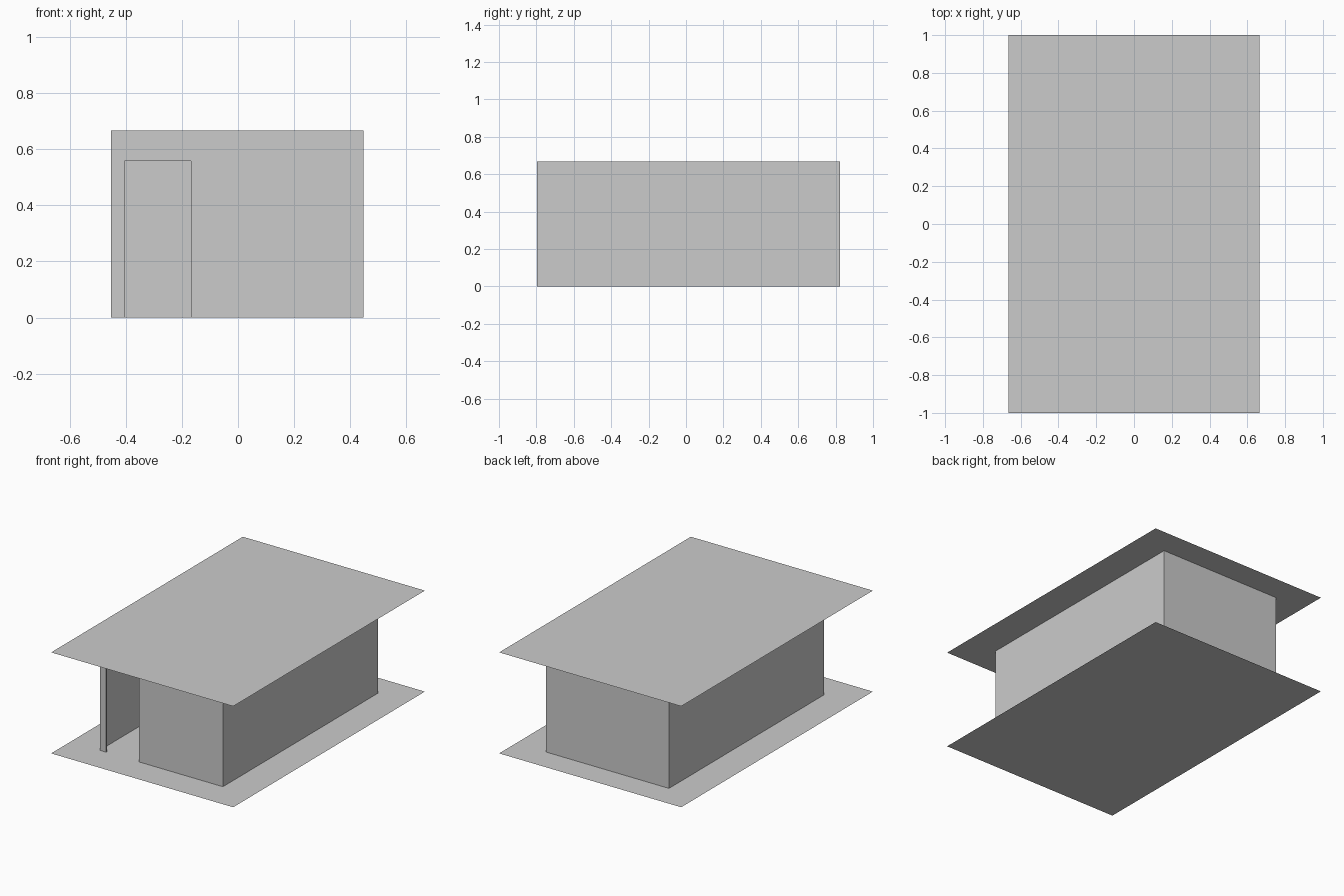
import bpy, bmesh

if "Cube" in bpy.data.objects:
    bpy.data.objects.remove(bpy.data.objects["Cube"])

H = 0.667                      # roof height
X0, X1 = -0.452, 0.448         # side walls
Y0, Y1 = -0.797, 0.823         # front and back walls
D0, D1, DH = -0.413, -0.167, 0.558   # doorway


def sheet(name, faces):
    """Thin sheet object from a list of polygons."""
    bm = bmesh.new()
    for pts in faces:
        bm.faces.new([bm.verts.new(p) for p in pts])
    bmesh.ops.remove_doubles(bm, verts=bm.verts, dist=1e-5)
    mesh = bpy.data.meshes.new(name)
    bm.to_mesh(mesh)
    bm.free()
    ob = bpy.data.objects.new(name, mesh)
    bpy.context.collection.objects.link(ob)
    return ob


def slab(name, z):
    x, y = 0.665, 1.0
    return sheet(name, [[(-x, -y, z), (x, -y, z), (x, y, z), (-x, y, z)]])


def wall(name, a, b):
    return sheet(name, [[(*a, 0), (*b, 0), (*b, H), (*a, H)]])


# Floor and overhanging flat roof
slab("floor", 0)
slab("roof", H)

# Closed walls
wall("right_wall", (X1, Y0), (X1, Y1))
wall("back_wall", (X1, Y1), (X0, Y1))
wall("left_wall", (X0, Y1), (X0, Y0))

# Front wall outline wrapping around the doorway
outline = [(X0, 0), (D0, 0), (D0, DH), (D1, DH), (D1, 0), (X1, 0), (X1, H), (X0, H)]
sheet("front_wall", [[(x, Y0, z) for x, z in outline]])

# Slim door post on the left of the doorway
bpy.ops.mesh.primitive_cube_add(size=1, location=(D0 + 0.004, Y0 + 0.004, DH / 2))
post = bpy.context.object
post.name = "door_post"
post.scale = (0.008, 0.008, DH)
